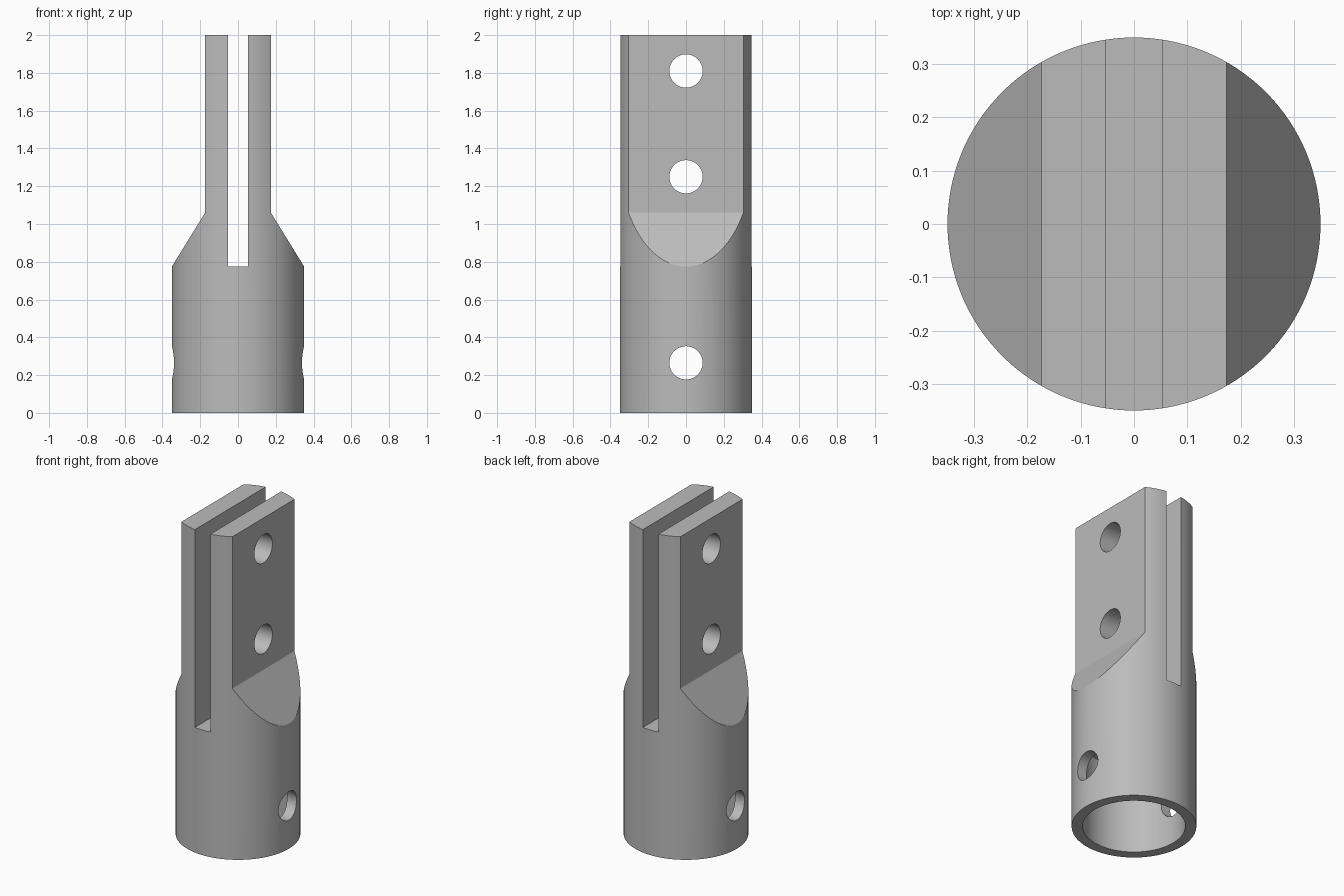
import bpy, bmesh, math
from mathutils import Matrix

cube = bpy.data.objects.get("Cube")
if cube:
    bpy.data.objects.remove(cube, do_unlink=True)

R, BORE, HEIGHT = 0.35, 0.288, 2.0
BORE_DEPTH, SHOULDER, NECK = 0.55, 0.775, 1.06
FLAT, SLOT, HOLE = 0.174, 0.053, 0.088

grey = bpy.data.materials.new("plain grey")
grey.use_nodes = True
grey.diffuse_color = (0.5, 0.5, 0.5, 1)
grey.node_tree.nodes["Principled BSDF"].inputs["Base Color"].default_value = (0.5, 0.5, 0.5, 1)


def add_object(name, bm):
    bmesh.ops.recalc_face_normals(bm, faces=bm.faces)
    mesh = bpy.data.meshes.new(name)
    bm.to_mesh(mesh)
    bm.free()
    mesh.materials.append(grey)
    obj = bpy.data.objects.new(name, mesh)
    bpy.context.collection.objects.link(obj)
    return obj


def cylinder(name, radius, z0, z1, segments=128):
    bm = bmesh.new()
    bmesh.ops.create_cone(bm, cap_ends=True, segments=segments, radius1=radius, radius2=radius,
                          depth=z1 - z0, matrix=Matrix.Translation((0, 0, (z0 + z1) / 2)))
    return add_object(name, bm)


def prism(name, profile):
    """Extrude an x-z profile through the whole body along y."""
    bm = bmesh.new()
    face = bm.faces.new([bm.verts.new((x, -0.5, z)) for x, z in profile])
    side = bmesh.ops.extrude_face_region(bm, geom=[face])["geom"]
    bmesh.ops.translate(bm, vec=(0, 1, 0), verts=[v for v in side if isinstance(v, bmesh.types.BMVert)])
    return add_object(name, bm)


def cross_hole(name, z):
    bm = bmesh.new()
    bmesh.ops.create_cone(bm, cap_ends=True, segments=64, radius1=HOLE, radius2=HOLE, depth=1,
                          matrix=Matrix.Translation((0, 0, z)) @ Matrix.Rotation(math.pi / 2, 4, "Y"))
    return add_object(name, bm)


# Round body
body = cylinder("slotted_fork_end", R, 0, HEIGHT)

# Socket bore, fork slot, side flats with sloped shoulders, and pin holes
top = HEIGHT + 0.1
slope = (R - FLAT) / (NECK - SHOULDER)
out = 0.5
low = SHOULDER - (out - R) / slope
cutters = [cylinder("socket_cutter", BORE, -0.1, BORE_DEPTH),
           prism("slot_cutter", [(-SLOT, SHOULDER), (SLOT, SHOULDER), (SLOT, top), (-SLOT, top)])]
for side, s in (("left", 1), ("right", -1)):
    cutters.append(prism(side + "_flat_cutter",
                         [(s * FLAT, top), (s * FLAT, NECK), (s * out, low), (s * out, top)]))
for name, z in (("socket", 0.265), ("lower", 1.25), ("upper", 1.81)):
    cutters.append(cross_hole(name + "_pin_hole_cutter", z))

bpy.ops.object.select_all(action="DESELECT")
body.select_set(True)
bpy.context.view_layer.objects.active = body
for cutter in cutters:
    mod = body.modifiers.new(cutter.name, "BOOLEAN")
    mod.operation, mod.solver, mod.object = "DIFFERENCE", "EXACT", cutter
    bpy.ops.object.modifier_apply(modifier=mod.name)
    bpy.data.objects.remove(cutter, do_unlink=True)

bpy.ops.object.shade_smooth_by_angle(angle=math.radians(25))
